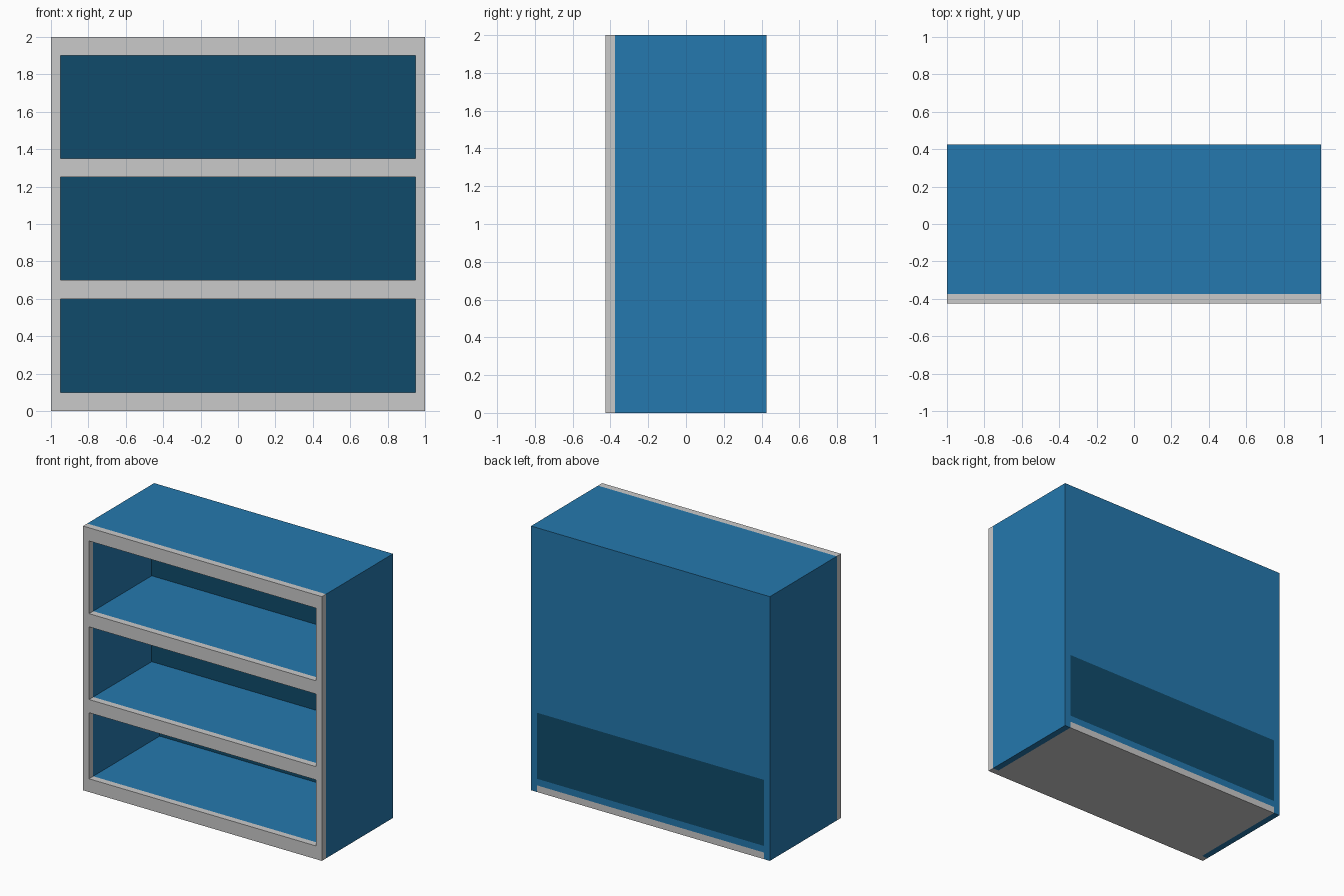
import bpy
import bmesh
from mathutils import Vector

cube = bpy.data.objects.get("Cube")
if cube:
    bpy.data.objects.remove(cube, do_unlink=True)


def material(name, rgb):
    mat = bpy.data.materials.new(name)
    mat.use_nodes = True
    mat.diffuse_color = (*rgb, 1)
    mat.node_tree.nodes["Principled BSDF"].inputs["Base Color"].default_value = (*rgb, 1)
    return mat


BLUE = material("blue", (0.018, 0.190, 0.425))
DARK = material("dark blue", (0.005, 0.071, 0.147))
GREY = material("light grey", (0.59, 0.59, 0.59))

# Main dimensions
HALF_W, INNER_W, HEIGHT = 1.0, 0.95, 2.0
FRONT, BODY, WALL, BACK = -0.425, -0.375, 0.33, 0.425
OPENINGS = [(0.1, 0.6), (0.7, 1.25), (1.35, 1.9)]
PLATE = 0.005


def finish(name, bm, mat):
    mesh = bpy.data.meshes.new(name)
    bmesh.ops.recalc_face_normals(bm, faces=bm.faces)
    bm.to_mesh(mesh)
    bm.free()
    mesh.materials.append(mat)
    obj = bpy.data.objects.new(name, mesh)
    bpy.context.collection.objects.link(obj)
    return obj


def box(name, x, y, z, mat):
    """Box from (min, max) ranges on each axis."""
    bm = bmesh.new()
    bmesh.ops.create_cube(bm, size=1)
    for v in bm.verts:
        v.co = Vector([(lo + hi) / 2 + c * (hi - lo)
                       for c, (lo, hi) in zip(v.co, (x, y, z))])
    return finish(name, bm, mat)


# Front frame: a grid of cells with the openings left out, extruded to depth
xs = [-HALF_W, -INNER_W, INNER_W, HALF_W]
zs = [0] + [z for pair in OPENINGS for z in pair] + [HEIGHT]
bm = bmesh.new()
grid = [[bm.verts.new((x, FRONT, z)) for x in xs] for z in zs]
for r in range(len(zs) - 1):
    for c in range(len(xs) - 1):
        if not (c == 1 and r % 2 == 1):
            bm.faces.new((grid[r][c], grid[r][c + 1], grid[r + 1][c + 1], grid[r + 1][c]))
extruded = bmesh.ops.extrude_face_region(bm, geom=bm.faces[:], use_keep_orig=True)
for v in extruded["geom"]:
    if isinstance(v, bmesh.types.BMVert):
        v.co.y = BODY
finish("front_frame", bm, GREY)

# Side walls
for name, s in (("left_side", 1), ("right_side", -1)):
    box(name, sorted((s * INNER_W, s * HALF_W)), (BODY, BACK), (0, HEIGHT), BLUE)

# Grey base, then the bottom deck, shelves and top between the sides
inner = (-INNER_W, INNER_W)
box("base", inner, (BODY, BACK), (0, 0.05), GREY)
for name, z in (("bottom_deck", (0.05, 0.1)), ("lower_shelf", (0.6, 0.7)),
                ("upper_shelf", (1.25, 1.35)), ("top_panel", (1.9, HEIGHT))):
    box(name, inner, (BODY, BACK), z, BLUE)

# Lower compartment has a dark back flush with the rear
box("lower_back_panel", inner, (BACK - PLATE, BACK), OPENINGS[0], DARK)

# Upper compartments have a thick blue back with a dark lining inside
for name, z in zip(("middle", "upper"), OPENINGS[1:]):
    box(name + "_back_wall", inner, (WALL, BACK), z, BLUE)
    box(name + "_back_lining", inner, (WALL - PLATE, WALL), z, DARK)
